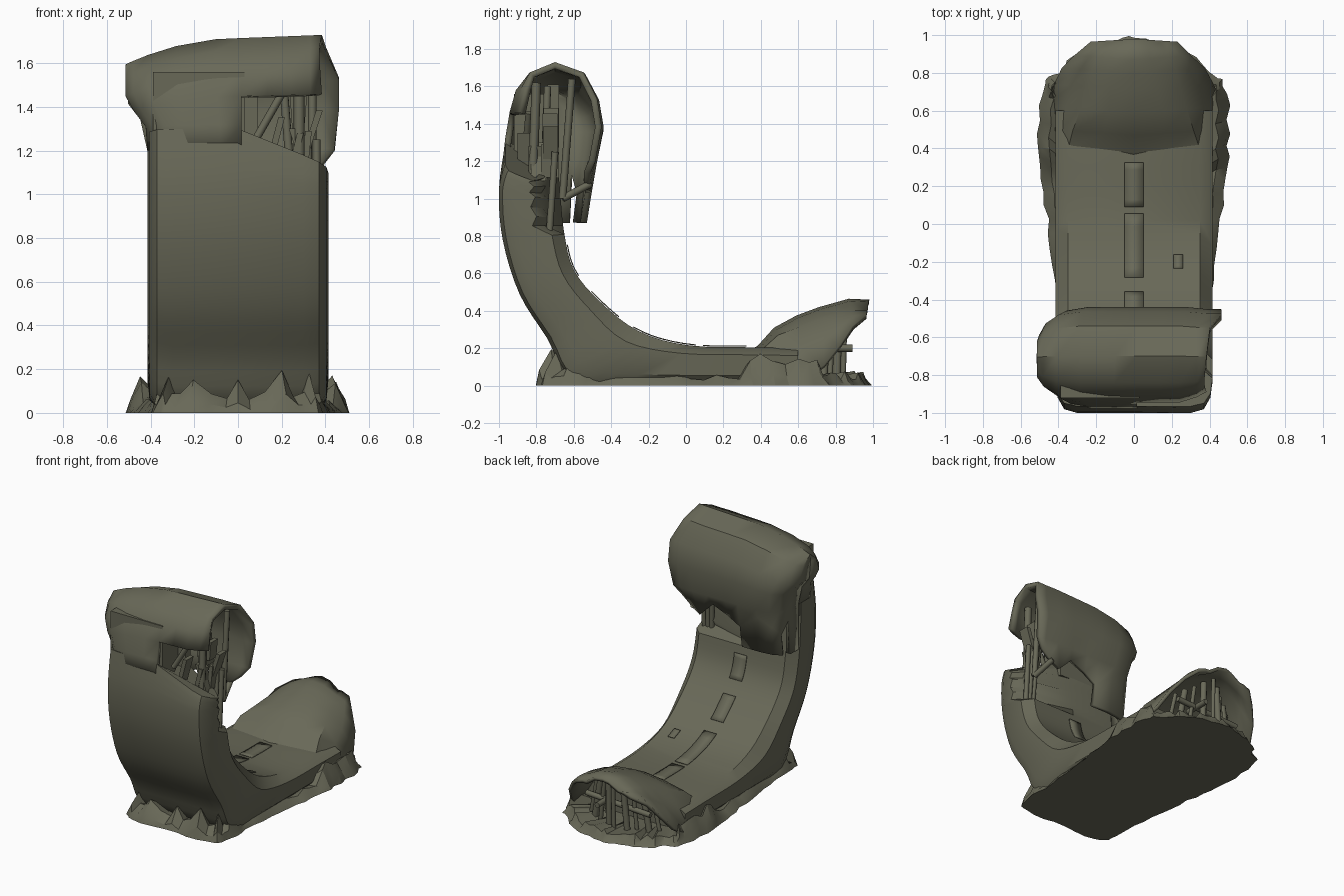
import bpy, bmesh, math, random
from mathutils import Vector

random.seed(4)
cube = bpy.data.objects.get("Cube")
if cube:
    bpy.data.objects.remove(cube)

mat = bpy.data.materials.new("olive_grey")
mat.use_nodes = True
COLOR = (0.14, 0.14, 0.097, 1)
mat.diffuse_color = COLOR
mat.node_tree.nodes["Principled BSDF"].inputs["Base Color"].default_value = COLOR


def make(name, bm, angle=35):
    bmesh.ops.recalc_face_normals(bm, faces=bm.faces)
    mesh = bpy.data.meshes.new(name)
    bm.to_mesh(mesh)
    bm.free()
    ob = bpy.data.objects.new(name, mesh)
    bpy.context.scene.collection.objects.link(ob)
    mesh.materials.append(mat)
    bpy.ops.object.select_all(action='DESELECT')
    ob.select_set(True)
    bpy.context.view_layer.objects.active = ob
    bpy.ops.object.shade_smooth_by_angle(angle=math.radians(angle))
    return ob


def loft(rows, closed=False, caps=False):
    """Skin a list of equally long point rows."""
    bm = bmesh.new()
    vs = [[bm.verts.new(p) for p in r] for r in rows]
    n = len(rows[0])
    for a, b in zip(vs, vs[1:]):
        for i in range(n if closed else n - 1):
            j = (i + 1) % n
            bm.faces.new((a[i], a[j], b[j], b[i]))
    if caps:
        bm.faces.new(vs[0])
        bm.faces.new(vs[-1])
    return bm


def sample(points, t):
    """Smooth curve through the points; whole t values hit them."""
    i = min(int(t), len(points) - 2)
    f = t - i
    p = [Vector(points[max(0, min(k, len(points) - 1))]) for k in range(i - 1, i + 3)]
    return 0.5 * (2 * p[1] + (p[2] - p[0]) * f + (2 * p[0] - 5 * p[1] + 4 * p[2] - p[3]) * f * f
                  + (3 * p[1] - p[0] - 3 * p[2] + p[3]) * f ** 3)


def solidify(ob, thickness, offset=-1):
    mod = ob.modifiers.new("thickness", 'SOLIDIFY')
    mod.thickness = thickness
    mod.offset = offset


def pipe(name, a, b, r=0.02, sides=8):
    a, b = Vector(a), Vector(b)
    bm = bmesh.new()
    bmesh.ops.create_cone(bm, cap_ends=True, segments=sides, radius1=r, radius2=r, depth=(b - a).length)
    bm.transform((b - a).to_track_quat('Z', 'Y').to_matrix().to_4x4())
    bmesh.ops.translate(bm, verts=bm.verts, vec=(a + b) / 2)
    make(name, bm, 60)


# Curled road slab: outer and inner side profiles (y, z)
outer = [(-.965, 1.3), (-1, 1.05), (-.98, .78), (-.89, .49), (-.74, .25), (-.6, .02), (-.2, 0), (.35, 0), (.6, 0)]
inner = [(-.69, 1.25), (-.67, 1), (-.65, .81), (-.6, .62), (-.46, .45), (-.25, .29), (.02, .215), (.39, .205), (.6, .2)]
half = [(.3, 0), (.37, .06), (.405, .25), (.415, .8), (.35, 1)]
section = half + [(0, 1)] + [(-x, d) for x, d in reversed(half)] + [(0, 0)]
rows = []
for k in range(33):
    o, i = sample(outer, k / 4), sample(inner, k / 4)
    o.y = max(o.y, 0.005)
    row = []
    for x, d in section:
        p = o.lerp(i, d)
        y, z = p
        if x > 0 and k < 4:      # broken upper corner
            z -= 0.4 * x * (1 - k / 4)
        if x > 0.2 and d > 0.5 and k < 8:
            y -= 0.07 * (1 + 0.4 * (k % 2))
        row.append((x, y, z))
    rows.append(row)
make("road_slab", loft(rows, True, True))

# Lane dashes and a small patch lying on the road
def road_plate(name, t0, t1, x0, x1):
    strip = []
    for k in range(7):
        t = t0 + (t1 - t0) * k / 6
        p = sample(inner, t)
        d = (sample(inner, t + 0.02) - sample(inner, t - 0.02)).normalized()
        strip.append([(x, p.x - d.y * 0.006, p.y + d.x * 0.006) for x in (x0, x1)])
    solidify(make(name, loft(strip)), 0.006, 0)


for n, (t0, t1) in enumerate([(6.2, 6.8), (4.85, 6.1), (3.7, 4.5), (2.3, 3.2)]):
    road_plate(f"lane_dash_{n + 1}", t0, t1, -.05, .05)
road_plate("road_patch", 5.05, 5.35, .21, .26)

# Torn hood folded over the top
arch = [(-.98, 1.2), (-.967, 1.32), (-.945, 1.45), (-.91, 1.57), (-.84, 1.66), (-.7, 1.715), (-.54, 1.66),
        (-.465, 1.52), (-.44, 1.38), (-.475, 1.2), (-.505, 1.08), (-.53, .87)]
cols = [-1, -.999, -.93, -.8, -.55, -.2, .04, .35, .62, .85, 1]
rows = []
for c, u in enumerate(cols):
    row = []
    for r, (y, z) in enumerate(arch):
        wide = min(1, max(0, (z - 1.3) / 0.25))
        left = .415 + .1 * wide
        right = .39 + (.065 if r in (7, 8, 9) else 0)
        x = u * (left if u < 0 else right)
        close = {0: 1, 1: .5, 2: .25, 3: .07}.get(c, 0)
        if c >= 9:
            close = 0.12 * (c - 8) if r < 4 else 0.04
        y += (-.71 - y) * close
        z += -.12 * u * u * wide if u < 0 else .015 * u * wide
        if r == 10:
            z += .06 * math.sin(c * 2.1)
        if c == 10:
            x += random.uniform(-.02, .015)
        row.append((x, y, z))
    rows.append(row)
bm = loft(rows)
torn = []
for f in bm.faces:
    c = f.calc_center_median()
    front_hole = c.y < -.85 and c.x > .02 and c.z < 1.44
    below_hem = c.y > -.6 and c.z < 1.06 and not -.36 < c.x < -.06
    if front_hole or below_hem:
        torn.append(f)
bmesh.ops.delete(bm, geom=torn, context='FACES')
solidify(make("torn_hood", bm, 40), 0.035)

# Wall behind the hood and loose broken plates
def slab_piece(name, center, size, tilt=0.0):
    bm = bmesh.new()
    bmesh.ops.create_cube(bm, size=1)
    for v in bm.verts:
        v.co = Vector(a * b for a, b in zip(v.co, size))
        v.co.x += tilt * v.co.z
        v.co += Vector(center)
    make(name, bm)


slab_piece("upper_road_wall", (-.16, -.71, 1.36), (.5, .06, .5))
slab_piece("upper_core", (-.18, -.82, 1.35), (.42, .2, .42))
for n in range(7):
    slab_piece(f"broken_plate_{n + 1}", (random.uniform(.12, .36), random.uniform(-.88, -.7), random.uniform(1.15, 1.42)),
               (.03, .08, random.uniform(.12, .3)), random.uniform(-.4, .4))

# Exposed pipes in the hood
pipe("hood_pipe_1", (.34, -.61, 1.64), (.34, -.66, 1.0))
pipe("hood_pipe_2", (.28, -.8, 1.62), (.28, -.82, 1.1), .025)
pipe("hood_pipe_3", (.2, -.74, 1.6), (.24, -.76, 1.1))
pipe("hood_elbow", (.34, -.66, 1.0), (.3, -.51, 1.08))
pipe("hood_strut", (.08, -.86, 1.25), (.2, -.84, 1.46), .018)
for n in range(3):
    pipe(f"wall_pipe_{n + 1}", (.3 + .03 * n, -.73, .82), (.28 + .04 * n, -.7, 1.25), .018)

# Raised mound shell: y, crest height, shoulder half width, skirt half width, skirt height
stations = [(.36, .19, .36, .42, .02), (.41, .21, .35, .43, .02), (.5, .31, .32, .46, .02), (.62, .375, .29, .46, .03),
            (.74, .42, .25, .43, .11), (.83, .445, .22, .38, .22), (.9, .465, .19, .31, .32), (.95, .46, .13, .22, .38)]
rows = []
for n, (y, top, sh, skirt, low) in enumerate(stations):
    side = [(skirt, low), (skirt * .45 + sh * .55, low * .45 + top * .5), (sh, top - .06 * min(1, n / 3)), (sh * .5, top - .012)]
    pts = [(-x, z) for x, z in side] + [(0, top)] + side[::-1]
    rows.append([(x + random.uniform(-.01, .01), y + (.03 if n == 7 else -.03) * (1 - abs(x) / .45), z) for x, z in pts])
solidify(make("mound_shell", loft(rows), 40), 0.025)

# Pipes and struts under the open mound
for n in range(9):
    x = -.28 + .07 * n
    y = .88 - abs(x) * .5
    pipe(f"mound_pipe_{n + 1}", (x + random.uniform(-.02, .02), y - .04, .02), (x * .8, y - .03, .43 - abs(x) * .5),
         .015 + .008 * (n % 2))
pipe("mound_cross_pipe", (.1, .7, .2), (.1, .89, .2))
pipe("mound_long_pipe", (-.26, .78, .18), (.26, .78, .21))

# Ragged ground base
edge = [(0, -.79), (.3, -.79), (.4, -.7), (.41, -.45), (.44, -.1), (.48, .2), (.5, .45), (.485, .72), (.4, .8), (.31, .9), (.15, .96), (0, .99)]
ground, middle, crest = [], [], []
N = 45
outline = [sample(edge, k * 11 / N) for k in range(N + 1)]
outline += [Vector((-p.x, p.y)) for p in outline[-2:0:-1]]
for k, p in enumerate(outline):
    spike = k % 3 == 0
    if p.y < -.55:
        h = random.uniform(.15, .2) if spike else random.uniform(.05, .1)
    elif .35 < p.y < .76:
        h = random.uniform(.1, .18)
    else:
        h = random.uniform(.03, .08)
    s = random.uniform(.97, 1.03)
    x, y = p.x * s, max(-.81, min(1, p.y * random.uniform(.99, 1.01)))
    inset = .88 if p.y < .7 else .93
    ground.append((x, y, 0))
    middle.append((x * .965, y * .98, h * random.uniform(.25, .5)))
    crest.append((x * inset, y * (.9 if p.y < -.5 else .96), h))
hub = [(x * .7, y * .75, .03) for x, y, z in crest]
make("ragged_base", loft([ground, middle, crest, hub], True, True), 25)
